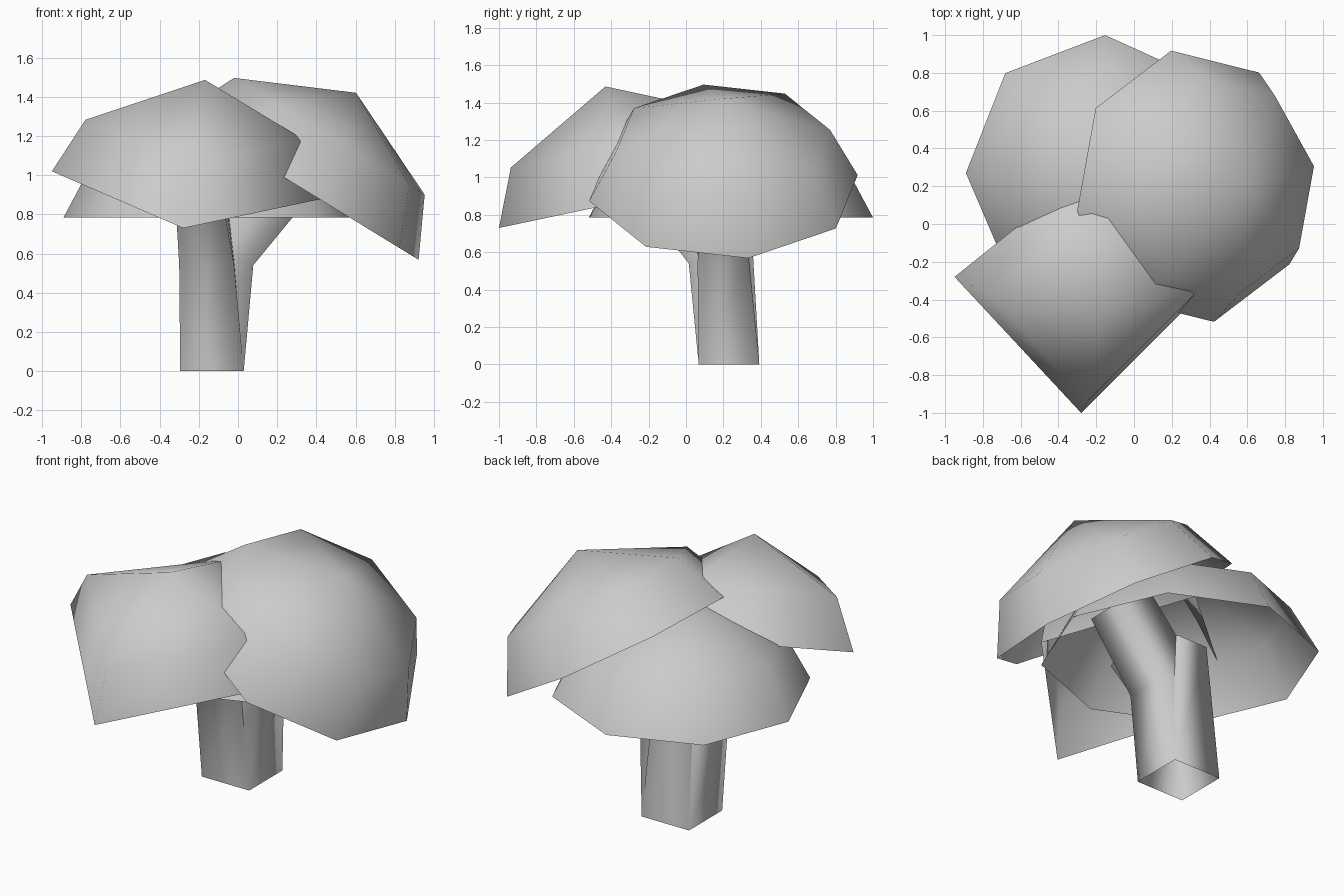
import bpy, bmesh, math
from mathutils import Vector

if "Cube" in bpy.data.objects:
    bpy.data.objects.remove(bpy.data.objects["Cube"])


def finish(name, bm):
    mesh = bpy.data.meshes.new(name)
    bm.to_mesh(mesh)
    bm.free()
    for p in mesh.polygons:
        p.use_smooth = True
    ob = bpy.data.objects.new(name, mesh)
    bpy.context.collection.objects.link(ob)
    return ob


def skin(bm, a, b):
    n = len(a)
    for i in range(n):
        bm.faces.new((a[i], a[(i + 1) % n], b[(i + 1) % n], b[i]))


def canopy(name, centre, u, v, sides, height, phase=0, last_spoke=(0, 0, 0), tip=(0, 0, 0)):
    """Open faceted dome on rim axes u and v: rim, one ring and an apex."""
    c, u, v = Vector(centre), Vector(u), Vector(v)
    n = u.cross(v).normalized() * height
    bm = bmesh.new()
    rings = []
    for r, h in ((1.0, 0.0), (0.795, 0.535)):
        ring = []
        for i in range(sides):
            a = math.radians(phase) + 2 * math.pi * i / sides
            d = u * math.cos(a) + v * math.sin(a)
            ring.append(bm.verts.new(c + d * r + n * h))
        ring[-1].co += Vector(last_spoke)
        rings.append(ring)
    skin(bm, *rings)
    apex = bm.verts.new(c + n + Vector(tip))
    for i in range(sides):
        bm.faces.new((rings[1][i], rings[1][(i + 1) % sides], apex))
    return finish(name, bm)


def trunk(name, sections):
    """Open square tube; sections are (x, y, z, half width, z slope in x, z slope in y)."""
    bm = bmesh.new()
    rings = []
    for x, y, z, w, kx, ky in sections:
        rings.append([bm.verts.new((x + sx * w, y + sy * w, z + w * (sx * kx + sy * ky)))
                      for sx, sy in ((-1, -1), (1, -1), (1, 1), (-1, 1))])
    for a, b in zip(rings, rings[1:]):
        skin(bm, a, b)
    return finish(name, bm)


# Three leaf domes, each tilted differently
canopy("back_canopy", (-0.135, 0.24, 0.785), (0.755, -0.03, 0), (-0.018, 0.76, 0), 8, 0.545)
canopy("right_canopy", (0.31, 0.2, 0.943), (0.622, 0, -0.381), (0, 0.73, 0), 8, 0.56, 10.5)
canopy("front_canopy", (-0.245, -0.27, 0.953), (-0.705, -0.01, 0.067),
       (-0.035, -0.73, -0.223), 4, 0.545, 0, (0.06, -0.1, -0.04), (0.025, 0, 0.015))

# One stem per dome, all rising from the same square foot
foot = (-0.133, 0.23, 0, 0.162, 0, 0)
trunk("back_stem", [foot, (-0.137, 0.238, 0.85, 0.105, 0, 0)])
trunk("right_stem", [foot, (-0.06, 0.2, 0.6, 0.138, -0.43, 0),
                     (0.27, 0.2, 1.0, 0.115, -0.75, 0)])
trunk("front_stem", [foot, (-0.16, 0.155, 0.6, 0.14, 0, 0.43),
                     (-0.21, -0.2, 1.05, 0.115, 0, 0.75)])
